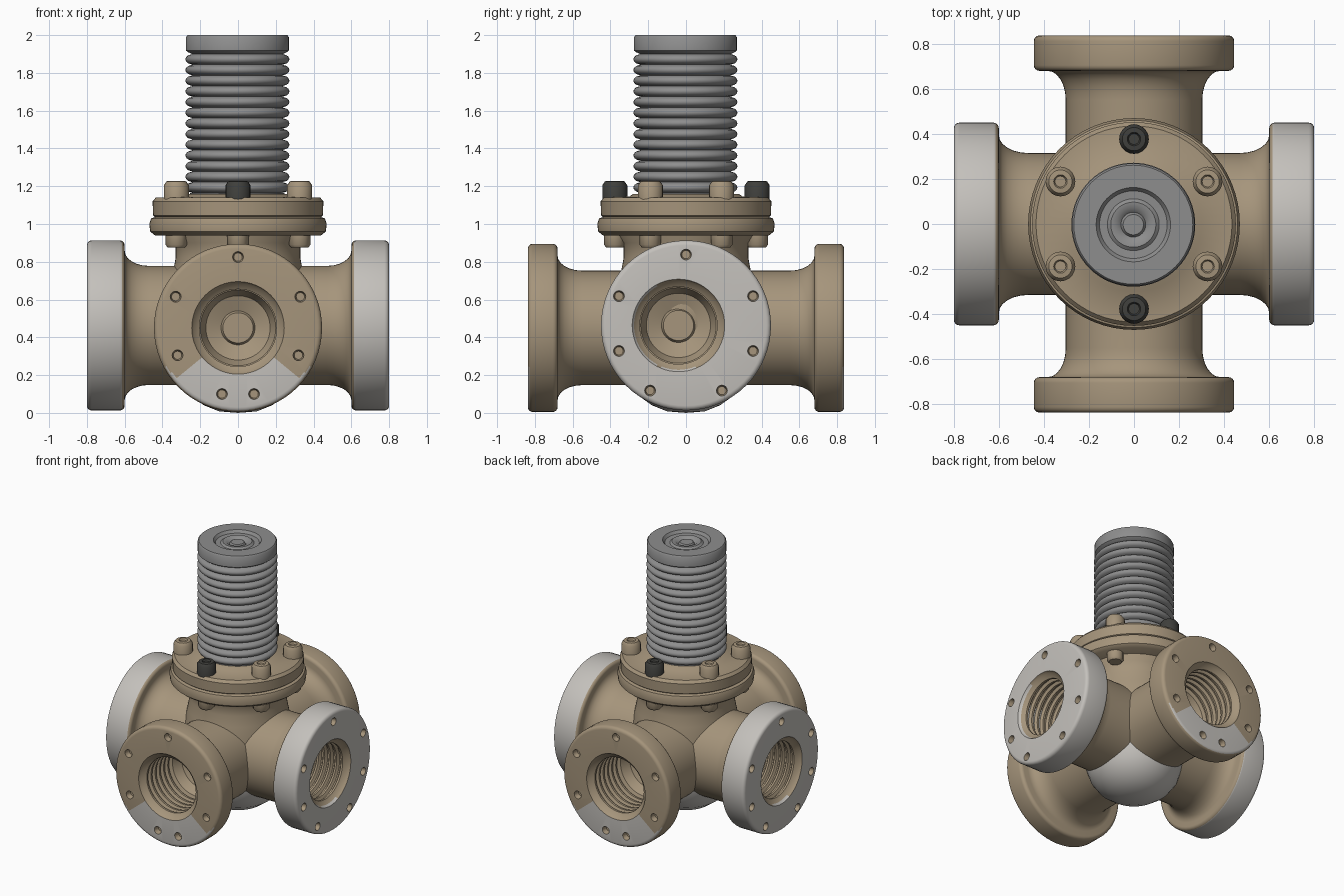
import bpy, bmesh, math
from mathutils import Matrix, Vector

if "Cube" in bpy.data.objects:
    bpy.data.objects.remove(bpy.data.objects["Cube"])


def material(name, rgb):
    m = bpy.data.materials.new(name)
    m.diffuse_color = (*rgb, 1)
    m.use_nodes = True
    m.node_tree.nodes["Principled BSDF"].inputs["Base Color"].default_value = m.diffuse_color
    return m


TAN = material("tan_bronze", (0.38, 0.30, 0.20))
PALE = material("worn_metal", (0.55, 0.53, 0.50))
STEEL = material("dark_steel", (0.27, 0.27, 0.27))
BLACK = material("black_bolt", (0.05, 0.05, 0.045))


def lathe(name, profile, mat, matrix=Matrix(), seg=64):
    """Spin (radius, height[, sideways shift]) points; both ends lie on the axis."""
    bm = bmesh.new()
    rows = []
    for r, z, *s in profile:
        dy = s[0] if s else 0
        n = 1 if r == 0 else seg
        rows.append([bm.verts.new((r * math.cos(2 * math.pi * i / seg),
                                   r * math.sin(2 * math.pi * i / seg) + dy, z)) for i in range(n)])
    for a, b in zip(rows, rows[1:]):
        for i in range(seg):
            j = (i + 1) % seg
            if len(a) == 1:
                bm.faces.new((a[0], b[i], b[j]))
            elif len(b) == 1:
                bm.faces.new((a[i], a[j], b[0]))
            else:
                bm.faces.new((a[i], a[j], b[j], b[i]))
    bmesh.ops.recalc_face_normals(bm, faces=bm.faces)
    mesh = bpy.data.meshes.new(name)
    bm.to_mesh(mesh)
    bm.free()
    mesh.materials.append(mat)
    ob = bpy.data.objects.new(name, mesh)
    bpy.context.collection.objects.link(ob)
    ob.matrix_world = matrix
    return ob


def drill(ob, spots, top, depth):
    """Cut shallow bolt holes at (side, up) spots on a port face."""
    bm = bmesh.new()
    for side, up in spots:
        bmesh.ops.create_cone(bm, cap_ends=True, segments=16, radius1=0.022, radius2=0.036, depth=2 * depth,
                              matrix=Matrix.Translation((-up, side, top)))
    mesh = bpy.data.meshes.new("hole_cutter")
    bm.to_mesh(mesh)
    bm.free()
    cut = bpy.data.objects.new("hole_cutter", mesh)
    bpy.context.collection.objects.link(cut)
    cut.matrix_world = ob.matrix_world
    cut.hide_render = True
    mod = ob.modifiers.new("holes", 'BOOLEAN')
    mod.operation, mod.object, mod.solver = 'DIFFERENCE', cut, 'EXACT'
    bpy.context.view_layer.objects.active = ob
    bpy.ops.object.modifier_apply(modifier=mod.name)
    bpy.data.objects.remove(cut)


def port(name, angle, height, pipe, rim, back, face, holes, shift=0, worn=False):
    """Flanged pipe stub with a threaded blind bore, pointing along angle."""
    prof = [(0, 0), (pipe, 0), (pipe, back - 0.13)]
    # flare into the flange
    for k in range(1, 7):
        t = math.radians(15 * k)
        prof.append((pipe + 0.08 * (1 - math.cos(t)), back - 0.13 + 0.13 * math.sin(t)))
    # flange with rounded rim
    c = 0.025
    for z, a0 in ((back + c, -90), (face - c, 0)):
        for k in range(5):
            t = math.radians(a0 + 22.5 * k)
            prof.append((rim - c + c * math.cos(t), z + c * math.sin(t)))
    # bore: lip, thread ridges, blind end
    prof += [(0.245, face, shift), (0.235, face - 0.02, shift)]
    z = face - 0.04
    for k in range(6):
        prof += [(0.205, z, shift), (0.205, z - 0.015, shift), (0.225, z - 0.03, shift), (0.225, z - 0.04, shift)]
        z -= 0.05
    prof += [(0.20, z, shift), (0.17, z - 0.07, shift), (0.09, z - 0.10, shift),
             (0.08, z - 0.08, shift), (0, z - 0.08, shift)]
    mtx = (Matrix.Translation((0, 0, height)) @ Matrix.Rotation(math.radians(angle), 4, 'Z')
           @ Matrix.Rotation(math.pi / 2, 4, 'Y'))
    ob = lathe(name, prof, TAN, mtx)
    ob.data.materials.append(PALE)
    for p in ob.data.polygons:
        q = p.center
        outer = q.z > back + 0.02 and math.hypot(q.x, q.y) > 0.26
        low = q.z > face - 0.01 and q.x > 0.22
        flat_face = q.z > face - 0.01
        if (worn and outer) or (low and flat_face):
            p.material_index = 1
    drill(ob, holes, face, 0.04)
    return ob


# Four flanged ports
side_holes = [(0, 0.375)] + [(s * x, y) for s in (-1, 1) for x, y in ((0.355, 0.155), (0.355, -0.135), (0.19, -0.345))]
front_holes = [(0, 0.375)] + [(s * x, y) for s in (-1, 1) for x, y in ((0.33, 0.165), (0.32, -0.145), (0.085, -0.35))]
port("right_port", 0, 0.463, 0.315, 0.45, 0.60, 0.80, side_holes, shift=-0.04, worn=True)
port("left_port", 180, 0.463, 0.315, 0.45, 0.60, 0.80, side_holes, worn=True)
port("front_port", -90, 0.45, 0.303, 0.445, 0.68, 0.837, front_holes)
port("back_port", 90, 0.45, 0.303, 0.445, 0.68, 0.837, front_holes)

# Central body: rounded bowl below, neck above
lathe("lower_bowl", [(0, 0), (0.10, 0.008), (0.18, 0.04), (0.25, 0.09), (0.30, 0.16), (0.33, 0.25), (0.34, 0.35), (0, 0.35)], PALE)
lathe("valve_neck", [(0, 0.34), (0.34, 0.34), (0.37, 0.46), (0.37, 0.62), (0.345, 0.74), (0.33, 0.82), (0.33, 0.90),
                     (0.36, 0.945), (0.36, 0.96), (0, 0.96)], TAN)

# Bonnet flange pair with a joint groove
lathe("lower_bonnet_flange", [(0, 0.94), (0.44, 0.94), (0.465, 0.96), (0.47, 1.00), (0.46, 1.03), (0.43, 1.04), (0, 1.04)], TAN)
lathe("upper_bonnet_flange", [(0, 1.03), (0.43, 1.03), (0.45, 1.045), (0.452, 1.12), (0.435, 1.14), (0.30, 1.145),
                              (0.28, 1.16), (0, 1.16)], TAN)

# Six bolts with nuts underneath
for i in range(6):
    a = math.radians(30 + 60 * i)
    at = Matrix.Translation((0.377 * math.cos(a), 0.377 * math.sin(a), 0))
    lathe(f"bolt_head_{i + 1}", [(0, 1.12), (0.066, 1.12), (0.066, 1.205), (0.052, 1.226), (0.03, 1.228), (0.024, 1.215),
                                 (0, 1.215)], BLACK if i in (1, 4) else TAN, at, 20)
    lathe(f"bolt_nut_{i + 1}", [(0, 0.875), (0.045, 0.875), (0.057, 0.89), (0.057, 0.95), (0, 0.95)], TAN, at, 12)

# Ribbed spring column with a capped, dished top
prof = [(0, 1.13), (0.25, 1.13), (0.25, 1.165)]
ribs, z0, z1 = 13, 1.165, 1.90
pitch = (z1 - z0) / ribs
for i in range(ribs):
    for k in range(8):
        f = k / 8
        prof.append((0.238 + 0.037 * math.sqrt(max(0, math.sin(math.pi * f))), z0 + (i + f) * pitch))
prof += [(0.24, z1), (0.262, 1.91), (0.272, 1.918), (0.272, 1.99), (0.264, 2.0), (0.165, 2.0), (0.15, 1.98),
         (0.115, 1.978), (0.10, 1.99), (0.075, 1.988), (0.055, 1.97), (0.045, 1.985), (0, 1.985)]
lathe("spring_column", prof, STEEL, Matrix.Translation((-0.003, -0.003, 0)))

# Smooth shading, keeping hard edges
bpy.ops.object.select_all(action='SELECT')
bpy.context.view_layer.objects.active = bpy.data.objects["spring_column"]
bpy.ops.object.shade_smooth_by_angle(angle=math.radians(40))
